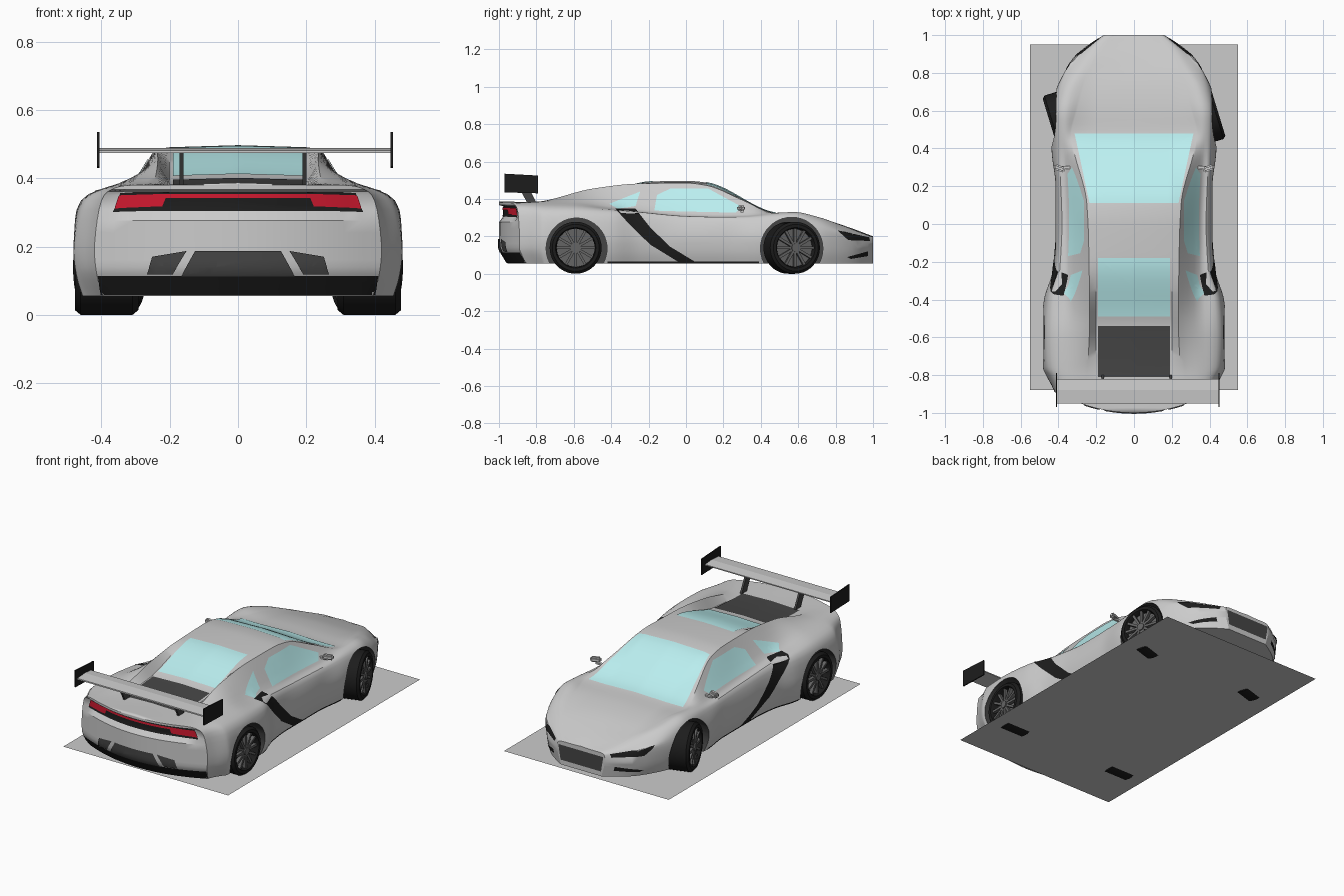
import bpy, bmesh, math
from mathutils import Vector, Matrix
from mathutils.bvhtree import BVHTree

if "Cube" in bpy.data.objects:
    bpy.data.objects.remove(bpy.data.objects["Cube"])


def colour(name, r, g, b):
    m = bpy.data.materials.new(name)
    m.diffuse_color = (r, g, b, 1)
    m.use_nodes = True
    m.node_tree.nodes["Principled BSDF"].inputs["Base Color"].default_value = m.diffuse_color
    return m


GLASS = colour("glass", .5, .87, .88)
RED = colour("red_lamp", .65, .01, .03)
BLACK = colour("black", .012, .012, .012)
DARK = colour("dark_grey", .06, .06, .06)
RIM = colour("rim_grey", .13, .13, .13)


def make(name, bm, mats=(), smooth=None):
    me = bpy.data.meshes.new(name)
    bm.to_mesh(me)
    ob = bpy.data.objects.new(name, me)
    bpy.context.collection.objects.link(ob)
    for m in mats:
        me.materials.append(m)
    if smooth:
        bpy.ops.object.select_all(action='DESELECT')
        ob.select_set(True)
        bpy.context.view_layer.objects.active = ob
        bpy.ops.object.shade_smooth_by_angle(angle=math.radians(smooth))
    return ob


def curve(*k):
    """Smooth curve through (y, value) keys without overshoot."""
    d = [(b[1] - a[1]) / (b[0] - a[0]) for a, b in zip(k, k[1:])]
    s = [d[0]] + [2 * a * b / (a + b) if a * b > 0 else 0 for a, b in zip(d, d[1:])] + [d[-1]]

    def f(y):
        i = max(0, min(len(d) - 1, sum(y >= p[0] for p in k) - 1))
        h = k[i + 1][0] - k[i][0]
        t = (y - k[i][0]) / h
        return (k[i][1] * (1 + 2 * t) * (1 - t) ** 2 + k[i + 1][1] * t * t * (3 - 2 * t)
                + h * (s[i] * t * (1 - t) ** 2 + s[i + 1] * t * t * (t - 1)))
    return f


# Body character lines: half width, shoulder, belt, roof edge and centre line
xw = curve((-1, .42), (-.9, .465), (-.8, .48), (-.5, .485), (-.4, .475), (-.25, .43), (-.1, .415), (.2, .415),
           (.4, .435), (.6, .435), (.7, .415), (.8, .37), (.9, .30), (.95, .24), (1, .16))
xs = curve((-1, .40), (-.8, .45), (-.6, .46), (-.4, .445), (-.25, .405), (0, .39), (.3, .40), (.58, .415),
           (.7, .395), (.85, .325), (.95, .22), (1, .155))
zs = curve((-1, .335), (-.6, .335), (-.4, .33), (-.25, .32), (0, .30), (.3, .295), (.58, .30), (.7, .275),
           (.85, .225), (.95, .195), (1, .185))
xg = curve((-1, .36), (-.6, .35), (-.3, .345), (0, .345), (.3, .36), (.48, .37), (.58, .365), (.7, .345),
           (.85, .27), (.95, .2), (1, .14))
zg = curve((-1, .372), (-.8, .38), (-.6, .385), (-.4, .36), (0, .325), (.3, .315), (.48, .325), (.58, .33),
           (.7, .305), (.85, .25), (.95, .21), (1, .195))
xr = curve((-1, .31), (-.8, .25), (-.5, .235), (-.1, .24), (.11, .25), (.48, .33), (.6, .30), (.8, .24),
           (.95, .17), (1, .11))
zr = curve((-1, .38), (-.8, .386), (-.5, .455), (-.25, .482), (0, .485), (.11, .472), (.3, .395), (.48, .32),
           (.6, .312), (.8, .27), (.95, .215), (1, .197))
zc = curve((-1, .387), (-.8, .383), (-.54, .398), (-.49, .41), (-.18, .493), (0, .497), (.11, .487),
           (.48, .325), (.6, .315), (.72, .295), (.88, .245), (1, .2))


def spline(p, n):
    q = [p[0]] + p + [p[-1]]
    out = []
    for i in range(1, len(q) - 2):
        a, b, c, d = q[i - 1:i + 3]
        for j in range(n):
            t = j / n
            out.append(.5 * (2 * b + (c - a) * t + (2 * a - 5 * b + 4 * c - d) * t * t
                             + (3 * b - a - 3 * c + d) * t ** 3))
    return out + [p[-1]]


def section(y):
    w, zb = xw(y), .055
    side = [(w - .025, zb), (w - .006, .12), (w, .21), (xs(y), zs(y)), (xg(y), zg(y)), (xr(y), zr(y))]
    if y > .9:
        side[2] = (w, .15)
    top = [(min(.2, xr(y) - .03), zc(y) - .006), (0, zc(y))]
    return [Vector((0, zb))] + spline([Vector(p) for p in side], 4) + [Vector(p) for p in top]


def warp(x, y, z):
    t = max(0, min(1, (-.7 - y) / .3))
    t = t * t * (3 - 2 * t)
    return Vector((x, y + t * (.11 * (x / .42) ** 2 + max(0, .13 - z) * .6), z))


# Body shell lofted along y, with bowed tail and flat nose
bm = bmesh.new()


def skin(rows):
    v = [[bm.verts.new(p) for p in r] for r in rows]
    for a, b in zip(v, v[1:]):
        for i in range(len(a) - 1):
            bm.faces.new((a[i], a[i + 1], b[i + 1], b[i]))


N = 72
ys = [-1 + 2 * i / N for i in range(N + 1)]
for s in (1, -1):
    skin([[warp(s * p.x, y, p.y) for p in section(y)] for y in ys])
for y in (-1, 1):
    rows = []
    for p in section(y):
        row = [warp(p.x * f / 8, y, p.y) for f in range(-8, 9)]
        for c in row:
            if y < 0 and .295 < c.z < .362 and abs(c.x) < .37:
                c.y += .025
        rows.append(row)
    skin(rows)
bmesh.ops.remove_doubles(bm, verts=bm.verts, dist=.0005)
bmesh.ops.dissolve_degenerate(bm, edges=bm.edges, dist=.0001)
bmesh.ops.recalc_face_normals(bm, faces=bm.faces)
shell = BVHTree.FromBMesh(bm)
body = make("body", bm, (None, DARK))

# Wheel arches
for s in (1, -1):
    for y, r in ((-.585, .163), (.565, .167)):
        cb = bmesh.new()
        bmesh.ops.create_cone(cb, cap_ends=True, segments=40, radius1=r, radius2=r, depth=.4,
                              matrix=Matrix.Translation((s * .45, y, .135)) @ Matrix.Rotation(math.pi / 2, 4, 'Y'))
        for f in cb.faces:
            f.material_index = 1
        cut = make("arch_cutter", cb, (None, DARK))
        cut.hide_render = True
        mod = body.modifiers.new("arch", 'BOOLEAN')
        mod.operation, mod.object, mod.solver = 'DIFFERENCE', cut, 'EXACT'
        bpy.context.view_layer.objects.active = body
        bpy.ops.object.modifier_apply(modifier=mod.name)
        bpy.data.objects.remove(cut)
bpy.ops.object.select_all(action='DESELECT')
body.select_set(True)
bpy.ops.object.shade_smooth_by_angle(angle=math.radians(32))


def panel(name, pts, view, mat, off=.003):
    """Project a flat outline onto the body from one side."""
    place = {'right': lambda a, b: (2, a, b), 'left': lambda a, b: (-2, a, b), 'top': lambda a, b: (a, b, 2),
             'rear': lambda a, b: (a, -2, b), 'nose': lambda a, b: (a, 2, b)}[view]
    ray = -Vector(place(0, 0)).normalized()
    pb = bmesh.new()
    pb.faces.new([pb.verts.new(place(*p)) for p in pts])
    bmesh.ops.triangulate(pb, faces=pb.faces)
    for ax in range(3):
        if abs(ray[ax]) < .5:
            for i in range(-50, 51):
                no = Vector((0, 0, 0))
                no[ax] = 1
                bmesh.ops.bisect_plane(pb, geom=pb.verts[:] + pb.edges[:] + pb.faces[:],
                                       plane_co=no * i * .02, plane_no=no)
    for v in pb.verts[:]:
        co, n, _, _ = shell.ray_cast(v.co, ray)
        if co is None:
            pb.verts.remove(v)
        else:
            v.co = co + n * off
    pb.normal_update()
    for f in pb.faces:
        if f.normal.dot(ray) > 0:
            f.normal_flip()
    make(name, pb, (mat,), 40)


def sym(half):
    return half + [(-x, z) for x, z in reversed(half)]


# Glass, engine cover and side details
panel("windscreen", sym([(.235, .11), (.315, .48)]), 'top', GLASS)
panel("rear_window", sym([(.19, -.18), (.19, -.49)]), 'top', GLASS)
panel("engine_cover", sym([(.19, -.54), (.19, -.81)]), 'top', DARK)
for v in ('right', 'left'):
    panel("side_window_" + v, [(-.17, .335), (-.155, .42), (-.085, .453), (.12, .453), (.3, .355), (.265, .325)],
          v, GLASS)
    panel("quarter_window_" + v, [(-.41, .372), (-.245, .438), (-.27, .36), (-.365, .345)], v, GLASS)
    panel("side_stripe_" + v, [(-.38, .347), (-.27, .345), (-.19, .245), (-.085, .145), (.06, .058), (-.03, .058),
                               (-.19, .155), (-.3, .26)], v, BLACK)
    panel("headlight_" + v, [(.81, .23), (.98, .193), (.98, .174), (.866, .18)], v, BLACK)
    panel("nose_vent_" + v, [(.86, .09), (.97, .12), (.97, .095), (.88, .08)], v, BLACK)
    panel("sill_strip_" + v, [(-.42, .057), (-.42, .066), (.39, .066), (.39, .057)], v, BLACK)

# Nose and tail details
panel("grille", sym([(.15, .175), (.135, .085)]), 'nose', DARK)
panel("tail_panel", sym([(.2, .362), (.345, .358), (.366, .30), (.24, .303)]), 'rear', BLACK)
panel("tail_lamp", sym([(.22, .354), (.35, .35), (.362, .312), (.22, .318), (.21, .342)]), 'rear', RED, .007)
panel("rear_valance", sym([(.41, .115), (.40, .06)]), 'rear', BLACK)
panel("diffuser", sym([(.125, .187), (.165, .115)]), 'rear', DARK, .005)
for s in (1, -1):
    panel("rear_vent", [(s * .15, .187), (s * .25, .17), (s * .265, .12), (s * .19, .12)], 'rear', DARK, .005)


def prism(name, yz, x, w, mat=None):
    pb = bmesh.new()
    f = pb.faces.new([pb.verts.new((x - w / 2, y, z)) for y, z in yz])
    ext = bmesh.ops.extrude_face_region(pb, geom=[f])['geom']
    bmesh.ops.translate(pb, vec=(w, 0, 0), verts=[e for e in ext if isinstance(e, bmesh.types.BMVert)])
    bmesh.ops.recalc_face_normals(pb, faces=pb.faces)
    make(name, pb, (mat,) if mat else ())


# Rear wing, set slightly off centre
WX = .02
prism("wing_blade", [(-.95, .482), (-.88, .488), (-.82, .482), (-.82, .476), (-.88, .476), (-.95, .474)], WX, .86)
for s in (1, -1):
    prism("wing_endplate", [(-.97, .435), (-.97, .535), (-.79, .525), (-.79, .43)], WX + s * .43, .007, BLACK)
    prism("wing_strut", [(-.90, .478), (-.85, .478), (-.80, .38), (-.85, .38)], WX - .005 + s * .18, .012, DARK)

# Door mirrors
for s in (1, -1):
    mb = bmesh.new()
    bmesh.ops.create_cube(mb, matrix=Matrix.Translation((s * .395, .295, .35)) @ Matrix.Rotation(s * .35, 4, 'Z')
                          @ Matrix.Diagonal((.06, .03, .03, 1)))
    bmesh.ops.bevel(mb, geom=mb.edges[:], offset=.008, segments=2, affect='EDGES')
    bmesh.ops.create_cube(mb, matrix=Matrix.Translation((s * .365, .30, .333)) @ Matrix.Diagonal((.05, .015, .01, 1)))
    make("door_mirror", mb)


# Wheels: turned tyre, backing disc, hub and spokes
def wheel(name, loc, w, turn):
    wb = bmesh.new()
    prof = [(-w, .105), (-w, .125), (-w * .82, .139), (w * .82, .139), (w, .125), (w, .108), (w * .85, .102),
            (-w * .7, .1)]
    vs = [wb.verts.new((x, 0, r)) for x, r in prof]
    es = [wb.edges.new((vs[i], vs[(i + 1) % 8])) for i in range(8)]
    bmesh.ops.spin(wb, geom=vs + es, cent=(0, 0, 0), axis=(1, 0, 0), angle=2 * math.pi, steps=40)
    bmesh.ops.remove_doubles(wb, verts=wb.verts, dist=.0002)
    n = len(wb.faces)
    side = Matrix.Rotation(math.pi / 2, 4, 'Y')
    for r, d, x in ((.103, .01, w * .45), (.022, .03, w * .8)):
        bmesh.ops.create_cone(wb, cap_ends=True, segments=32, radius1=r, radius2=r, depth=d,
                              matrix=Matrix.Translation((x, 0, 0)) @ side)
    for i in range(12):
        bmesh.ops.create_cube(wb, matrix=Matrix.Rotation(i * math.pi / 6, 4, 'X')
                              @ Matrix.Translation((w * .78, 0, .06)) @ Matrix.Diagonal((.02, .014, .088, 1)))
    for i, f in enumerate(wb.faces):
        f.material_index = 1 if i >= n else 0
    bmesh.ops.recalc_face_normals(wb, faces=wb.faces)
    ob = make(name, wb, (BLACK, RIM), 35)
    ob.matrix_world = Matrix.Translation(loc) @ Matrix.Rotation(turn, 4, 'Z')


for s, side in ((1, "right"), (-1, "left")):
    flip = 0 if s > 0 else math.pi
    wheel("rear_wheel_" + side, (s * .385, -.59, .139), .093, flip)
    wheel("front_wheel_" + side, (s * .375, .565, .139), .075, flip + math.radians(17))

# Flat base sheet under the car
gb = bmesh.new()
gb.faces.new([gb.verts.new(p) for p in ((-.55, -.88, .005), (.55, -.88, .005), (.55, .95, .005), (-.55, .95, .005))])
make("base_sheet", gb)
